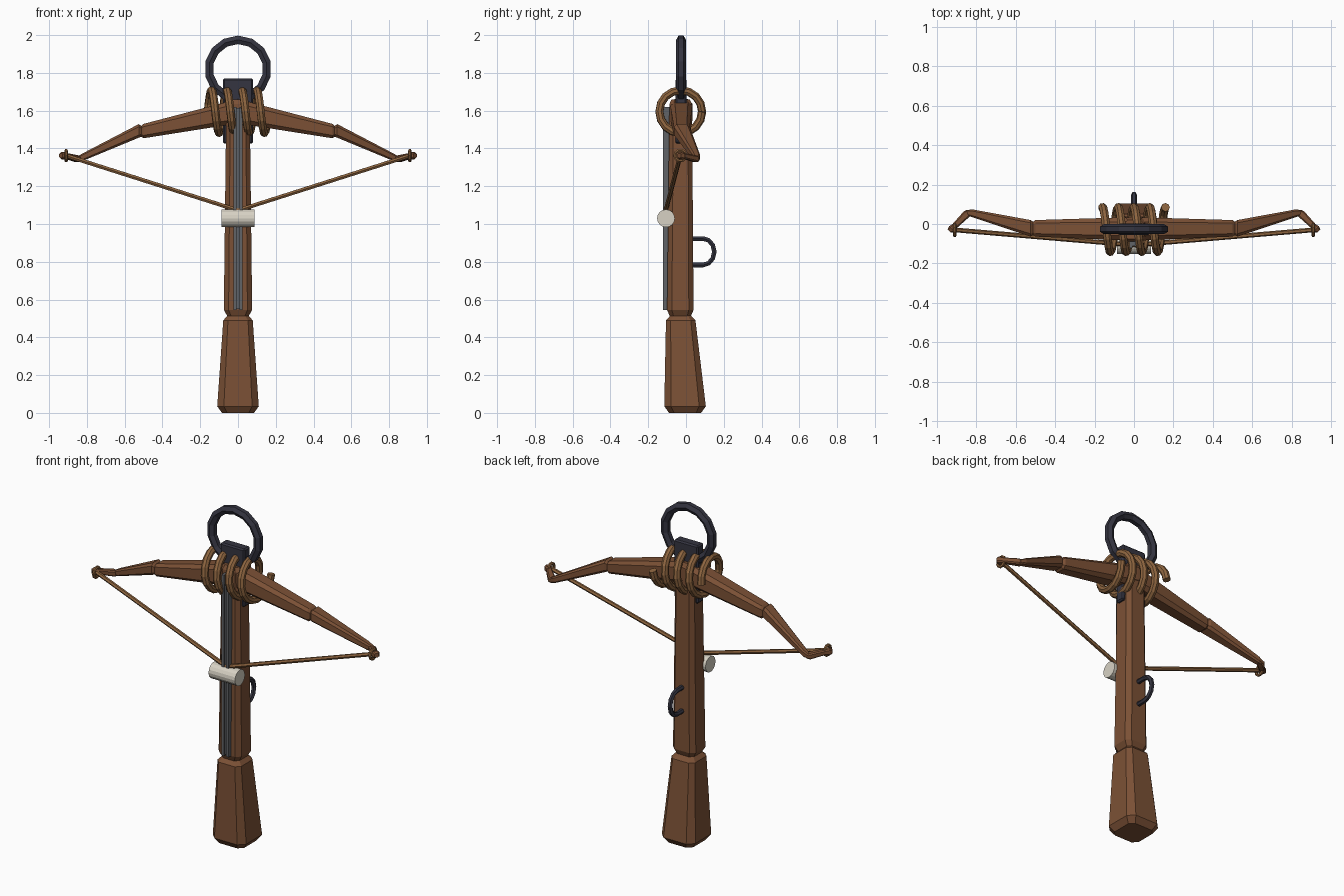
import bpy, bmesh
from math import sin, cos, pi
from mathutils import Vector

if "Cube" in bpy.data.objects:
    bpy.data.objects.remove(bpy.data.objects["Cube"])


def material(name, rgb, rough=0.7):
    m = bpy.data.materials.new(name)
    m.use_nodes = True
    m.diffuse_color = (*rgb, 1)
    b = m.node_tree.nodes["Principled BSDF"]
    b.inputs["Base Color"].default_value = (*rgb, 1)
    b.inputs["Roughness"].default_value = rough
    return m


wood = material("brown wood", (0.20, 0.082, 0.036))
rope = material("tan rope", (0.27, 0.13, 0.05))
iron = material("dark iron", (0.035, 0.035, 0.052))
steel = material("grey steel", (0.12, 0.125, 0.135))
bone = material("pale bone", (0.68, 0.64, 0.55))

X, Y, Z = Vector((1, 0, 0)), Vector((0, 1, 0)), Vector((0, 0, 1))


def add(name, mesh, mat, mirror=False):
    mesh.materials.clear()
    mesh.materials.append(mat)
    ob = bpy.data.objects.new(name, mesh)
    bpy.context.collection.objects.link(ob)
    if mirror:
        ob.modifiers.new("Mirror", 'MIRROR')
    return ob


def loft(name, sections, u, v, mat, chamfer=0.25, mirror=False):
    """Skin chamfered rectangles, each given as (centre, half u, half v)."""
    bm = bmesh.new()
    rings = []
    for centre, a, b in sections:
        c = chamfer * 2 * min(a, b)
        corners = [(a, c - b), (a, b - c), (a - c, b), (c - a, b),
                   (-a, b - c), (-a, c - b), (c - a, -b), (a - c, -b)]
        rings.append([bm.verts.new(Vector(centre) + u * p + v * q) for p, q in corners])
    for r, s in zip(rings, rings[1:]):
        for i in range(8):
            j = (i + 1) % 8
            bm.faces.new((r[i], r[j], s[j], s[i]))
    bm.faces.new(rings[0])
    bm.faces.new(rings[-1])
    bmesh.ops.recalc_face_normals(bm, faces=bm.faces)
    me = bpy.data.meshes.new(name)
    bm.to_mesh(me)
    bm.free()
    return add(name, me, mat, mirror)


def tube(name, points, radius, mat, cyclic=False, mirror=False, res=1):
    """Sweep a round section along a path."""
    cu = bpy.data.curves.new(name, 'CURVE')
    cu.dimensions = '3D'
    cu.bevel_depth = radius
    cu.bevel_resolution = res
    cu.use_fill_caps = True
    sp = cu.splines.new('POLY')
    sp.points.add(len(points) - 1)
    for p, co in zip(sp.points, points):
        p.co = (*co, 1)
    sp.use_cyclic_u = cyclic
    tmp = bpy.data.objects.new(name + "_path", cu)
    bpy.context.collection.objects.link(tmp)
    dg = bpy.context.evaluated_depsgraph_get()
    me = bpy.data.meshes.new_from_object(tmp.evaluated_get(dg))
    bpy.data.objects.remove(tmp)
    for p in me.polygons:
        p.use_smooth = False
    return add(name, me, mat, mirror)


def box(name, lo, hi, mat, bevel=0.0, mirror=False):
    bm = bmesh.new()
    bmesh.ops.create_cube(bm, size=1)
    lo, hi = Vector(lo), Vector(hi)
    for w in bm.verts:
        w.co = (lo + hi) / 2 + w.co * (hi - lo)
    if bevel:
        bmesh.ops.bevel(bm, geom=bm.edges[:], offset=bevel, segments=1, affect='EDGES')
    me = bpy.data.meshes.new(name)
    bm.to_mesh(me)
    bm.free()
    return add(name, me, mat, mirror)


# Flared butt and long stock, pinched where they meet
loft("butt", [((0, -0.005, 0), 0.085, 0.085), ((0, -0.005, 0.035), 0.11, 0.11),
              ((0, -0.028, 0.49), 0.078, 0.078), ((0, -0.028, 0.515), 0.055, 0.055)],
     X, Y, wood, 0.16)
loft("stock", [((0, -0.03, 0.51), 0.055, 0.055), ((0, -0.03, 0.545), 0.075, 0.07),
               ((0, -0.028, 1.635), 0.062, 0.06), ((0, -0.028, 1.66), 0.05, 0.048)],
     X, Y, wood, 0.18)

# Grooved bolt channel on the front of the stock
box("channel_rail", (0.007, -0.123, 0.545), (0.024, -0.08, 1.62), steel, mirror=True)
box("channel_floor", (-0.01, -0.112, 0.55), (0.01, -0.08, 1.615), steel)

# Head plate and stirrup ring
box("head_plate", (-0.08, -0.055, 1.425), (0.08, 0.003, 1.77), iron, 0.008)
tube("stirrup_ring", [(0.155 * sin(2 * pi * i / 14), -0.026, 1.82 + 0.155 * cos(2 * pi * i / 14))
                      for i in range(14)], 0.026, iron, cyclic=True)

# Bow limbs: inner, outer and hooked tip pieces
loft("inner_limb", [((0, -0.025, 1.597), 0.06, 0.064), ((0.50, -0.022, 1.492), 0.042, 0.038),
                    ((0.517, -0.022, 1.49), 0.03, 0.025)], Y, Z, wood, 0.2, True)
loft("outer_limb", [((0.507, -0.022, 1.49), 0.03, 0.025), ((0.525, -0.022, 1.493), 0.042, 0.036),
                    ((0.82, 0.054, 1.355), 0.02, 0.02), ((0.855, 0.058, 1.343), 0.012, 0.012)],
     Y, Z, wood, 0.2, True)
loft("limb_tip", [((0.835, 0.062, 1.343), 0.012, 0.012), ((0.85, 0.05, 1.345), 0.02, 0.018),
                  ((0.91, -0.01, 1.36), 0.015, 0.015), ((0.925, -0.026, 1.362), 0.02, 0.02),
                  ((0.938, -0.036, 1.362), 0.012, 0.012)],
     (X + Y).normalized(), Z, wood, 0.2, True)

# Bowstring with a loop at each tip
tube("string_loop", [(0.91, -0.03 + 0.029 * cos(pi * i / 5), 1.362 + 0.029 * sin(pi * i / 5))
                     for i in range(10)], 0.009, rope, cyclic=True, mirror=True)
tube("bowstring", [(0.91, -0.03, 1.362), (0.0, -0.107, 1.072)], 0.012, rope, mirror=True)

# Rope lashing wound four times around the bow and stock
turns, steps = 4, 16
coil = []
for i in range(turns * steps + 1):
    t = 2 * pi * i / steps
    coil.append((-0.16 + 0.08 * i / steps, -0.028 + 0.113 * cos(t), 1.595 + 0.113 * sin(t)))
tube("rope_lashing", coil, 0.022, rope, res=2)

# Bone roller nut
nut = tube("roller_nut", [(-0.087, -0.106, 1.03), (0.087, -0.106, 1.03)], 0.047, bone, res=6)

# Trigger loop on the back of the stock
arc = [(0, 0.09 + 0.06 * sin(pi * i / 6), 0.853 + 0.07 * cos(pi * i / 6)) for i in range(7)]
tube("trigger_loop", [(0, 0.02, 0.923)] + arc + [(0, 0.02, 0.783)], 0.014, iron)
